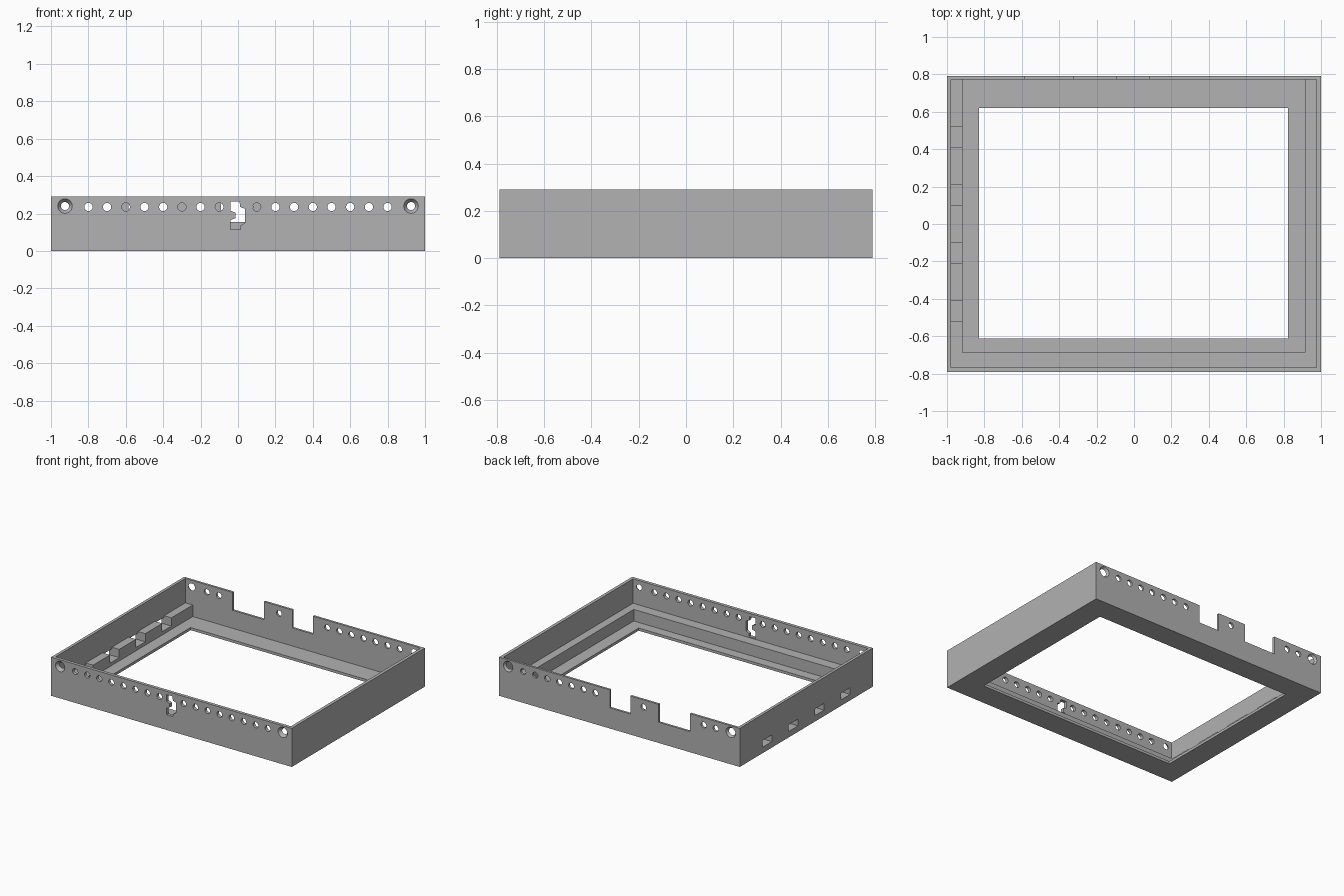
import bpy, bmesh, math
from mathutils import Matrix, Vector

cube = bpy.data.objects.get("Cube")
if cube:
    bpy.data.objects.remove(cube, do_unlink=True)

grey = bpy.data.materials.new("plain grey")
grey.use_nodes = True
colour = (0.445, 0.445, 0.445, 1)
grey.diffuse_color = colour
grey.node_tree.nodes["Principled BSDF"].inputs["Base Color"].default_value = colour


def make_object(name, bm):
    bmesh.ops.recalc_face_normals(bm, faces=bm.faces)
    mesh = bpy.data.meshes.new(name)
    bm.to_mesh(mesh)
    bm.free()
    mesh.materials.append(grey)
    obj = bpy.data.objects.new(name, mesh)
    bpy.context.collection.objects.link(obj)
    return obj


def box(name, x, y, z):
    bm = bmesh.new()
    size = Vector((x[1] - x[0], y[1] - y[0], z[1] - z[0]))
    centre = Vector((sum(x) / 2, sum(y) / 2, sum(z) / 2))
    bmesh.ops.create_cube(bm, size=1, matrix=Matrix.Translation(centre) @ Matrix.Diagonal(size).to_4x4())
    return make_object(name, bm)


def round_cutter(x, y, z, r_front, r_back, depth):
    # cylinder or cone lying along y
    bm = bmesh.new()
    turn = Matrix.Translation((x, y, z)) @ Matrix.Rotation(-math.pi / 2, 4, "X")
    bmesh.ops.create_cone(bm, cap_ends=True, segments=24, radius1=r_front,
                          radius2=r_back, depth=depth, matrix=turn)
    return make_object("hole_cutter", bm)


def prism(name, outline, y0, y1):
    bm = bmesh.new()
    face = bm.faces.new([bm.verts.new((x, y0, z)) for x, z in outline])
    moved = bmesh.ops.extrude_face_region(bm, geom=[face])["geom"]
    bmesh.ops.translate(bm, vec=(0, y1 - y0, 0),
                        verts=[v for v in moved if isinstance(v, bmesh.types.BMVert)])
    return make_object(name, bm)


def cut(target, cutter):
    mod = target.modifiers.new("cut", "BOOLEAN")
    mod.operation = "DIFFERENCE"
    mod.solver = "EXACT"
    mod.object = cutter
    graph = bpy.context.evaluated_depsgraph_get()
    mesh = bpy.data.meshes.new_from_object(target.evaluated_get(graph))
    target.modifiers.clear()
    target.data = mesh
    bpy.data.objects.remove(cutter, do_unlink=True)


# Tray body with inner ledge on three sides and an open floor
top, ledge, floor = 0.29, 0.107, 0.02
tray = box("frame_tray", (-1, 1), (-0.79, 0.79), (0, top))
cut(tray, box("upper_cavity", (-0.978, 0.976), (-0.766, 0.773), (ledge, 0.4)))
cut(tray, box("lower_cavity", (-0.917, 0.915), (-0.687, 0.773), (floor, 0.35)))
cut(tray, box("floor_opening", (-0.828, 0.823), (-0.613, 0.62), (-0.1, 0.2)))

# Two notches in the back wall
for span in ((-0.585, -0.325), (-0.09, 0.08)):
    cut(tray, box("notch_cutter", span, (0.74, 0.85), (0.155, 0.4)))

# Slots through the right wall, open to the ledge top
for y in (-0.465, -0.155, 0.155, 0.465):
    span = (y - 0.055, y + 0.055)
    cut(tray, box("slot_cutter", (-1.05, -0.9), span, (0.045, 0.095)))
    cut(tray, box("ledge_cutter", (-0.978, -0.9), span, (0.045, 0.15)))

# Rows of small round holes
for i in range(-8, 9):
    if i != 0:
        cut(tray, round_cutter(i / 10, -0.78, 0.235, 0.022, 0.022, 0.1))
    if i in (-8, -7, -2) or i >= 2:
        cut(tray, round_cutter(i / 10, 0.78, 0.235, 0.022, 0.022, 0.1))

# Countersunk corner holes
for x in (-0.925, 0.925):
    cut(tray, round_cutter(x, -0.779, 0.24, 0.042, 0.02, 0.03))
    cut(tray, round_cutter(x, 0.779, 0.24, 0.02, 0.042, 0.03))

# Shaped key slot in the front wall
outline = [(-0.04, 0.265), (0.008, 0.265), (0.012, 0.235), (0.038, 0.225),
           (0.038, 0.15), (0.014, 0.135), (0.014, 0.115), (-0.04, 0.115),
           (-0.04, 0.165), (-0.014, 0.175), (-0.014, 0.205), (-0.04, 0.215)]
cut(tray, prism("key_slot_cutter", outline, -0.85, -0.73))

# Keep edges crisp and hole walls smooth
bpy.ops.object.select_all(action="DESELECT")
tray.select_set(True)
bpy.context.view_layer.objects.active = tray
bpy.ops.object.shade_smooth_by_angle(angle=math.radians(30))
